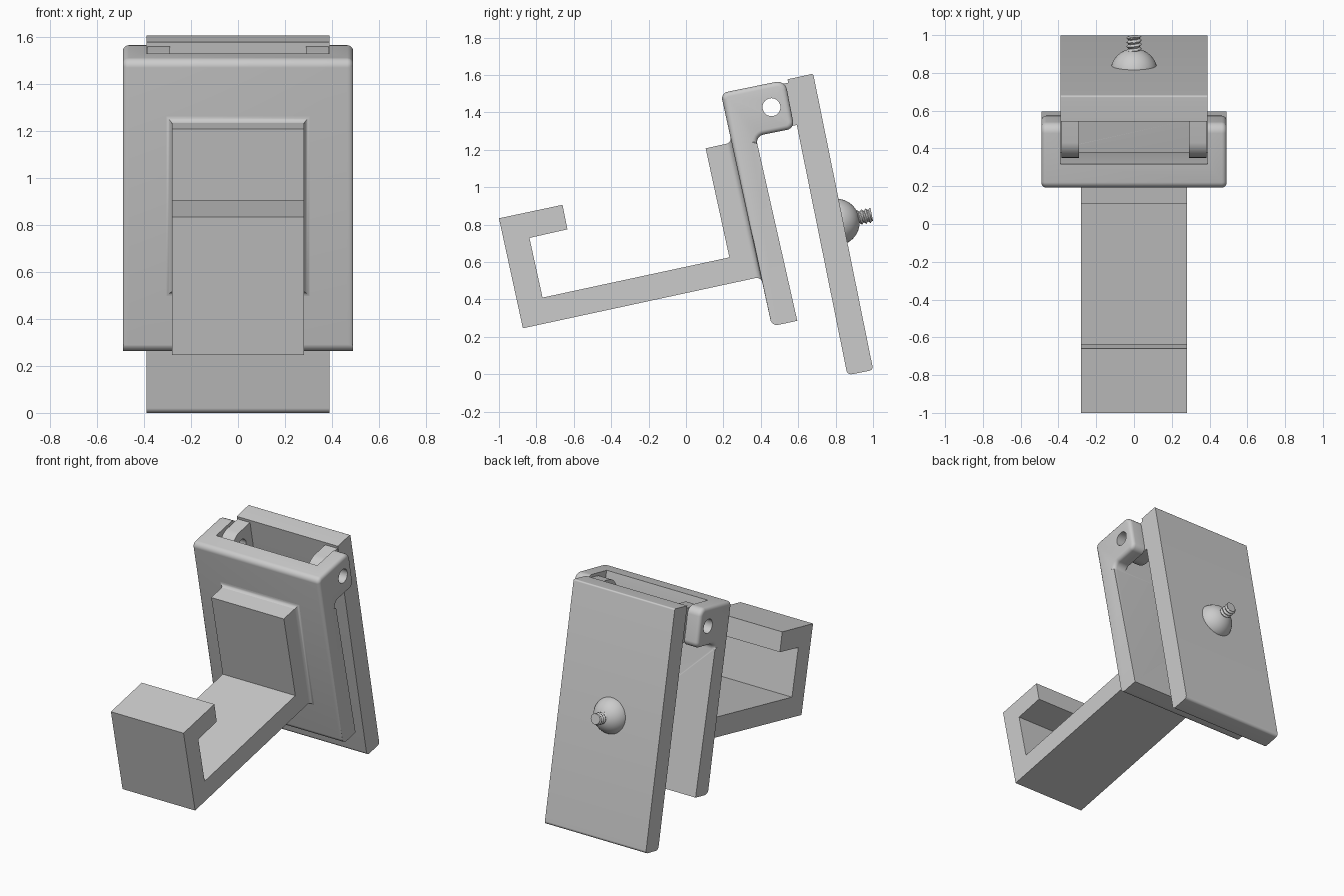
import bpy, bmesh, math
from mathutils import Vector, Matrix

if "Cube" in bpy.data.objects:
    bpy.data.objects.remove(bpy.data.objects["Cube"])


def rounded(pts, seg=6):
    """Side profile (y, z, radius) -> list of 2D points with rounded corners."""
    out, n = [], len(pts)
    for i, (y, z, r) in enumerate(pts):
        p = Vector((y, z))
        if r == 0:
            out.append(p)
            continue
        a = (Vector(pts[i - 1][:2]) - p).normalized()
        b = (Vector(pts[(i + 1) % n][:2]) - p).normalized()
        half = math.acos(max(-1, min(1, a.dot(b)))) / 2
        c = p + (a + b).normalized() * (r / math.sin(half))
        t = r / math.tan(half)
        va, vb = p + a * t - c, p + b * t - c
        out += [c + va.lerp(vb, k / seg).normalized() * r for k in range(seg + 1)]
    return out


def finish(name, bm):
    bmesh.ops.recalc_face_normals(bm, faces=bm.faces)
    me = bpy.data.meshes.new(name)
    bm.to_mesh(me)
    bm.free()
    ob = bpy.data.objects.new(name, me)
    bpy.context.collection.objects.link(ob)
    return ob


def prism(name, pts, x0, x1, bevel=0, pick=None):
    """Extrude a side profile along x, optionally rounding chosen cap edges."""
    bm = bmesh.new()
    prof = rounded(pts)
    rings = [[bm.verts.new((x, p.x, p.y)) for p in prof] for x in (x0, x1)]
    for ring in rings:
        bm.faces.new(ring)
    n = len(prof)
    for i in range(n):
        j = (i + 1) % n
        bm.faces.new((rings[0][i], rings[0][j], rings[1][j], rings[1][i]))
    bmesh.ops.recalc_face_normals(bm, faces=bm.faces)
    if bevel:
        edges = [e for e in bm.edges
                 if abs(e.verts[0].co.x - e.verts[1].co.x) < 1e-6
                 and pick((e.verts[0].co + e.verts[1].co) / 2)]
        bmesh.ops.bevel(bm, geom=edges, offset=bevel, segments=4,
                        profile=0.5, affect='EDGES')
    return finish(name, bm)


def activate(ob):
    bpy.ops.object.select_all(action='DESELECT')
    ob.select_set(True)
    bpy.context.view_layer.objects.active = ob


def cut(ob, cutter):
    m = ob.modifiers.new("cut", 'BOOLEAN')
    m.operation, m.solver, m.object = 'DIFFERENCE', 'EXACT', cutter
    activate(ob)
    bpy.ops.object.modifier_apply(modifier=m.name)


# hook arm with backing pad
prism("hook_arm", [(0.105, 1.208, 0), (0.26, 1.242, 0), (0.43, 0.527, 0),
                   (-0.872, 0.246, 0), (-1.0, 0.834, 0), (-0.66, 0.906, 0),
                   (-0.634, 0.775, 0), (-0.837, 0.729, 0), (-0.767, 0.41, 0),
                   (0.232, 0.625, 0)], -0.28, 0.28)

# front plate with hinge ears
front = prism("front_plate", [(0.186, 1.503, 0.035), (0.53, 1.573, 0.05),
                              (0.580, 1.315, 0.04), (0.372, 1.273, 0.04),
                              (0.595, 0.286, 0), (0.459, 0.257, 0.035)],
              -0.49, 0.49, 0.025,
              lambda c: c.z > 0.33 and not (c.y > 0.4 and c.z < 1.1))
pocket = prism("pocket_cutter", [(0.278, 1.7, 0), (0.391, 1.2, 0),
                                 (0.8, 1.2, 0), (0.8, 1.7, 0)], -0.39, 0.39)

# back plate and its inner ears, concentric with the hinge hole
back = prism("back_plate", [(0.68, 1.607, 0.01), (0.543, 1.577, 0),
                            (0.863, -0.0045, 0.025), (1.001, 0.023, 0.02)],
             -0.39, 0.39)
ears = [prism("back_ear", [(0.332, 1.515, 0.1), (0.631, 1.576, 0),
                           (0.677, 1.350, 0), (0.378, 1.289, 0.1)],
              min(s * 0.29, s * 0.385), max(s * 0.29, s * 0.385))
        for s in (-1, 1)]

# hinge hole
bpy.ops.mesh.primitive_cylinder_add(vertices=40, radius=0.048, depth=1.4,
                                    location=(0, 0.457, 1.428),
                                    rotation=(0, math.pi / 2, 0))
hole = bpy.context.object
cut(front, pocket)
for ob in [front] + ears:
    cut(ob, hole)
for ob in (pocket, hole):
    bpy.data.objects.remove(ob)

# concave fillet where the pad meets the front plate
bm = bmesh.new()
up, out = Vector((0, -0.215, 0.977)), Vector((0, -0.977, -0.215))
top, bot, r = Vector((0, 0.246, 1.237)), Vector((0, 0.403, 0.522)), 0.035
rings = []
for k in range(7):
    t = k / 6 * math.pi / 2
    o, h = r * (1 - math.sin(t)), r * (1 - math.cos(t))
    rings.append([bm.verts.new(base + up * s * o + out * h
                               + Vector((sx * (0.28 + o), 0, 0)))
                  for base, s, sx in ((top, 1, -1), (top, 1, 1),
                                      (bot, -1, 1), (bot, -1, -1))])
for a, b in zip(rings, rings[1:]):
    for i in range(4):
        j = (i + 1) % 4
        bm.faces.new((a[i], a[j], b[j], b[i]))
bm.faces.new(rings[0])
bm.faces.new(rings[-1])
fillet = finish("pad_fillet", bm)


def lathe(name, rows, sides, radius):
    """Rows of heights swept round z; radius(height, turn) gives the surface."""
    bm = bmesh.new()
    rings = [[bm.verts.new((radius(h, i / sides) * math.cos(i / sides * math.tau),
                            radius(h, i / sides) * math.sin(i / sides * math.tau), h))
              for i in range(sides)] for h in rows]
    for a, b in zip(rings, rings[1:]):
        for i in range(sides):
            j = (i + 1) % sides
            bm.faces.new((a[i], a[j], b[j], b[i]))
    bm.faces.new(rings[0])
    bm.faces.new(rings[-1])
    ob = finish(name, bm)
    # screw axis is normal to the back plate
    ob.matrix_world = (Matrix.Translation((0, 0.838, 0.82))
                       @ Matrix.Rotation(math.radians(-78.6), 4, 'X'))
    return ob


# screw dome (spherical cap) and helical threaded shank
R = (0.12 ** 2 + 0.09 ** 2) / (2 * 0.09)
dome = lathe("screw_dome", [-0.01] + [0.09 * math.sin(k / 12 * math.pi / 2) for k in range(12)] + [0.0899],
             40, lambda h, t: math.sqrt(R * R - (max(h, 0) + R - 0.09) ** 2))
thread = lathe("screw_thread", [0.06 + 0.003 * k for k in range(34)], 24,
               lambda h, t: 0.029 + 0.024 * abs(((h / 0.023 - t) % 1) - 0.5))

for ob in [front, back, fillet, dome, thread] + ears:
    activate(ob)
    bpy.ops.object.shade_smooth_by_angle(angle=math.radians(35))
